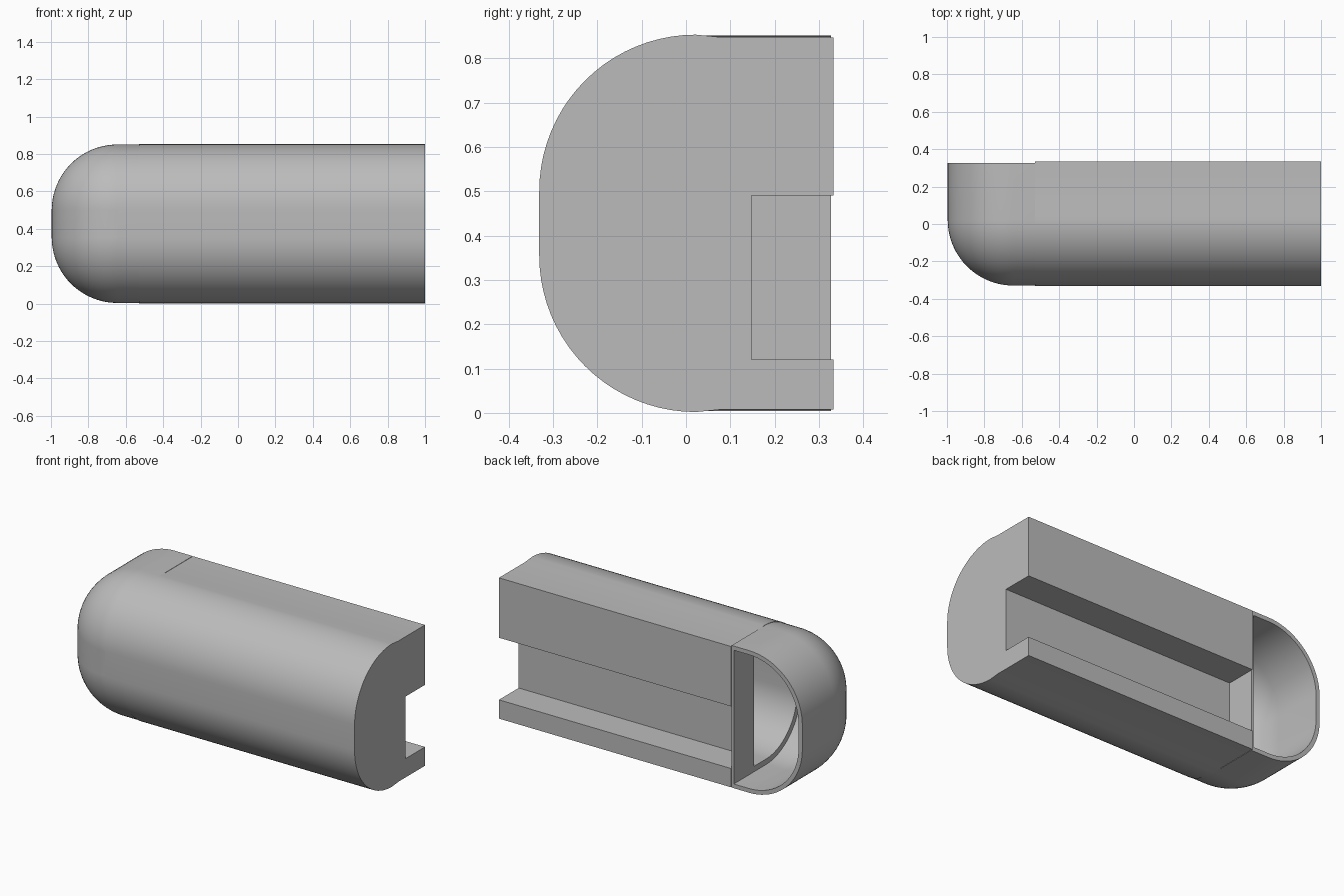
import bpy, bmesh, math

if "Cube" in bpy.data.objects:
    bpy.data.objects.remove(bpy.data.objects["Cube"], do_unlink=True)

grey = bpy.data.materials.new("light grey")
grey.use_nodes = True
grey.diffuse_color = (0.5, 0.5, 0.5, 1)
grey.node_tree.nodes["Principled BSDF"].inputs["Base Color"].default_value = (0.5, 0.5, 0.5, 1)

RADIUS = 0.353                   # rounding shared by body and cap
LOW, HIGH = 0.355, 0.5           # heights of the rounding centres
ROUND_Y, ROUND_X = 0.022, -0.645
JOINT, CAP_BACK, BODY_BACK = -0.53, 0.327, 0.333
STEPS = 20


def finish(name, bm):
    bmesh.ops.remove_doubles(bm, verts=bm.verts, dist=0.0001)
    bmesh.ops.recalc_face_normals(bm, faces=bm.faces)
    mesh = bpy.data.meshes.new(name)
    bm.to_mesh(mesh)
    bm.free()
    mesh.materials.append(grey)
    obj = bpy.data.objects.new(name, mesh)
    bpy.context.collection.objects.link(obj)
    return obj


def activate(obj):
    bpy.ops.object.select_all(action='DESELECT')
    obj.select_set(True)
    bpy.context.view_layer.objects.active = obj


def arch(center, r, end, shoulder=0.0):
    """Rounded outline of (depth, z) from the top edge round to the bottom."""
    pts = []
    for i in range(STEPS + 1):
        a = math.pi / 2 * i / STEPS
        pts.append((center - r * math.sin(a), HIGH + r * math.cos(a)))
    if shoulder:
        pts.insert(0, (center + 0.06, HIGH + r - shoulder))
    pts.insert(0, (end, HIGH + r - shoulder))
    return pts + [(d, LOW + HIGH - z) for d, z in reversed(pts)]


def prism(name, outline, x0, x1):
    bm = bmesh.new()
    face = bm.faces.new([bm.verts.new((x0, y, z)) for y, z in outline])
    new = bmesh.ops.extrude_face_region(bm, geom=[face])["geom"]
    moved = [v for v in new if isinstance(v, bmesh.types.BMVert)]
    bmesh.ops.translate(bm, verts=moved, vec=(x1 - x0, 0, 0))
    return finish(name, bm)


def cut(obj, cutter):
    mod = obj.modifiers.new("cut", 'BOOLEAN')
    mod.operation, mod.solver, mod.object = 'DIFFERENCE', 'EXACT', cutter
    activate(obj)
    bpy.ops.object.modifier_apply(modifier=mod.name)


# Long body and the thin plate closing its end
body = prism("body", arch(ROUND_Y, RADIUS, BODY_BACK, 0.006), JOINT, 1)
plate = prism("end_plate", arch(ROUND_Y, RADIUS - 0.004, CAP_BACK), JOINT - 0.014, JOINT)

# Back slot and inner tunnel
slot = prism("slot_cutter", [(0.148, 0.12), (0.5, 0.12), (0.5, 0.49), (0.148, 0.49)], JOINT - 0.001, 1.1)
tunnel = prism("tunnel_cutter", arch(ROUND_Y, RADIUS - 0.06, 0.138), JOINT - 0.1, 0.9)
cut(body, slot)
cut(body, tunnel)
cut(plate, tunnel)
for cutter in (slot, tunnel):
    bpy.data.objects.remove(cutter, do_unlink=True)


# Hollow rounded cap, open at the back
def cap_layer(bm, r):
    rings = []
    levels = [(CAP_BACK, r)]
    for i in range(STEPS + 1):
        a = math.pi / 2 * i / STEPS
        levels.append((ROUND_Y - r * math.sin(a), max(r * math.cos(a), 0.0005)))
    for y, rho in levels:
        rings.append([bm.verts.new((x, y, z)) for x, z in arch(ROUND_X, rho, JOINT)])
    for a, b in zip(rings, rings[1:]):
        for i in range(len(a) - 1):
            bm.faces.new((a[i], a[i + 1], b[i + 1], b[i]))
    bm.faces.new(rings[-1])
    return rings[0]


bm = bmesh.new()
outer = cap_layer(bm, RADIUS - 0.002)
inner = cap_layer(bm, RADIUS - 0.027)
for i in range(len(outer) - 1):
    bm.faces.new((outer[i], outer[i + 1], inner[i + 1], inner[i]))
cap = finish("rounded_cap", bm)

for obj in (body, plate, cap):
    activate(obj)
    bpy.ops.object.shade_smooth_by_angle(angle=math.radians(30))
